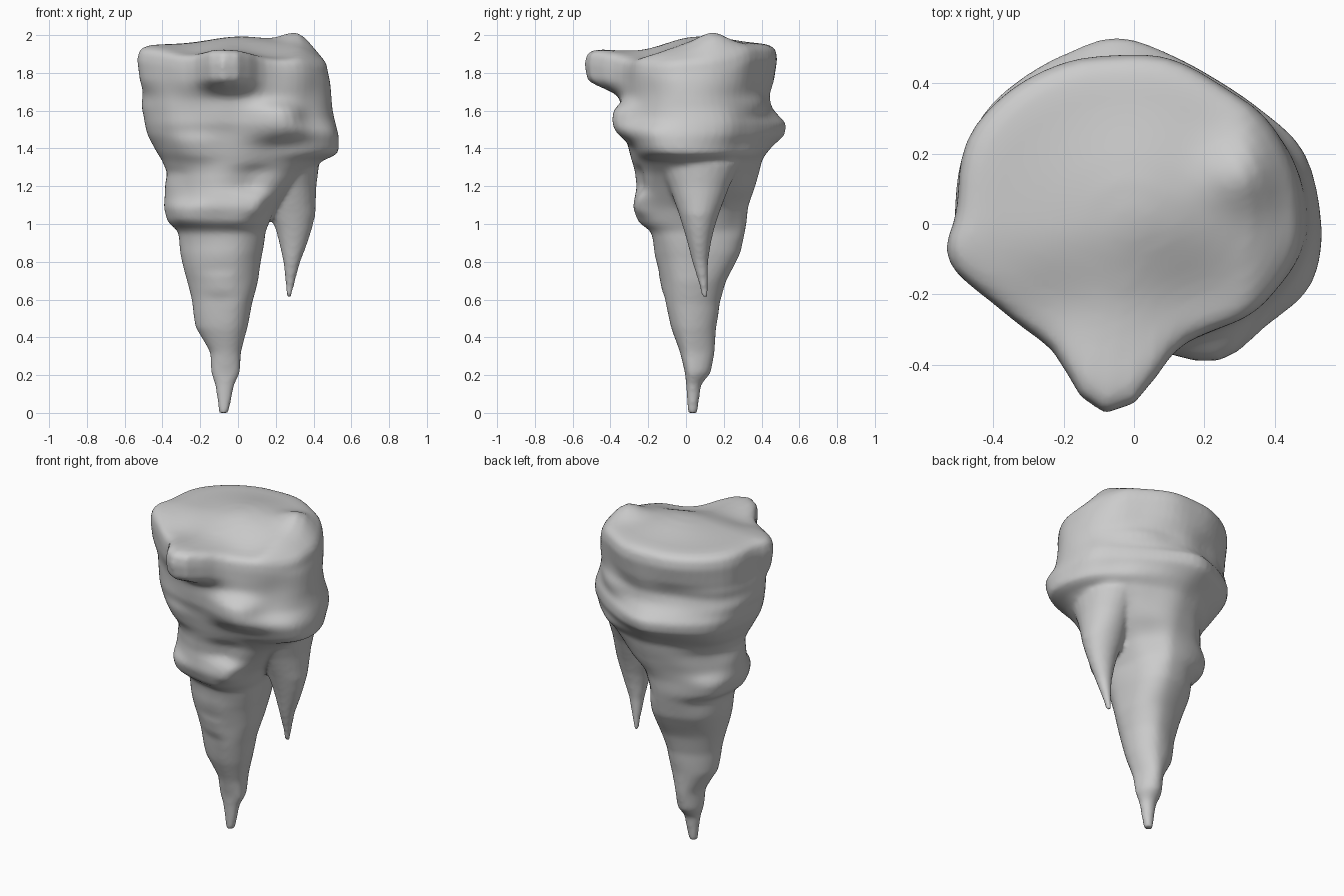
import bpy, math
from mathutils import noise, Vector

# Silhouette rows: z, left x, right x, front y, back y
ROWS = [
    (0.0, -.10, -.05, .01, .06), (.15, -.12, -.02, .0, .08),
    (.21, -.14, .01, -.005, .13), (.32, -.145, .015, -.03, .155),
    (.45, -.22, .05, -.075, .16), (.58, -.24, .07, -.11, .175),
    (.70, -.27, .11, -.125, .215), (.85, -.31, .13, -.17, .29),
    (.96, -.325, .14, -.19, .31), (1.01, -.375, .165, -.25, .32),
    (1.09, -.395, .21, -.275, .33), (1.20, -.385, .30, -.26, .365),
    (1.27, -.37, .36, -.265, .385), (1.34, -.40, .45, -.28, .40),
    (1.37, -.42, .52, -.29, .42), (1.47, -.47, .525, -.32, .515),
    (1.53, -.485, .515, -.34, .525), (1.62, -.50, .495, -.34, .455),
    (1.68, -.50, .49, -.34, .44), (1.75, -.515, .49, -.34, .465),
    (1.83, -.525, .485, -.34, .49)]

# Lumps: angle, z, angular width, height, outward push
BUMPS = [
    (265, 1.83, 12, .115, .155), (262, 1.82, 26, .13, .05),   # overhanging nose
    (294, 1.54, 15, .10, .085),    # front right knob
    (325, 1.44, 20, .09, .05),     # right flange
    (196, 1.85, 14, .14, .03), (172, 1.85, 12, .14, -.025),
    (148, 1.50, 20, .14, .03), (145, 1.82, 16, .15, .02),
    (150, 1.66, 25, .07, .02), (62, 1.82, 18, .14, -.025),
    (58, 1.50, 24, .10, -.05), (100, 1.50, 12, .08, .015),
    (240, 1.40, 18, .07, .02), (285, 1.24, 16, .07, -.03),
    (225, 1.06, 20, .06, .02), (300, 1.10, 14, .06, .025),
    (140, 1.05, 18, .08, .03), (60, 1.05, 20, .10, -.02),
    (255, .68, 25, .06, .015)]
N = 64


def extents(z):
    for a, b in zip(ROWS, ROWS[1:]):
        if z <= b[0]:
            t = (z - a[0]) / (b[0] - a[0])
            return [p + (q - p) * t for p, q in zip(a[1:], b[1:])]
    return ROWS[-1][1:]


def ring(z):
    l, r, f, b = extents(z)
    k = max(0, 1 - z / 1.4)
    cx, cy = -.075 * k, .035 * k
    pts = []
    for i in range(N):
        t = 2 * math.pi * i / N
        c, s = math.cos(t), math.sin(t)
        x = c * ((r - cx) if c > 0 else (cx - l))
        y = s * ((b - cy) if s > 0 else (cy - f))
        # gentle rock unevenness, less near the tip
        push = .016 * min(1, z) * noise.noise(Vector((x, y, z)) * 5)
        for ang, bz, w, h, amt in BUMPS:
            d = (math.degrees(t) - ang + 180) % 360 - 180
            push += amt * math.exp(-(d / w) ** 2 - ((z - bz) / h) ** 4)
        g = 1 + push / math.hypot(x, y)
        pts.append((cx + x * g, cy + y * g, z))
    return pts


def top_height(x, y):
    def smooth(v):
        v = min(1, max(0, v))
        return v * v * (3 - 2 * v)

    def hill(px, py, w):
        return math.exp(-((x - px) ** 2 + (y - py) ** 2) / w)
    # crown near the middle, slopes down to front and right, back right knob
    return (1.95 + .045 * hill(.02, .08, .05) + .06 * hill(.31, .14, .010)
            - .07 * smooth((x - .30) / .18) - .02 * smooth(-y / .25)
            - .055 * hill(.22, -.27, .045) - .03 * hill(-.25, -.28, .02))


def loft(name, rings):
    n = len(rings[0])
    verts = [p for r in rings for p in r]
    faces = [(j * n + i, j * n + (i + 1) % n, (j + 1) * n + (i + 1) % n, (j + 1) * n + i)
             for j in range(len(rings) - 1) for i in range(n)]
    last = (len(rings) - 1) * n
    faces += [tuple(reversed(range(n))), tuple(range(last, last + n))]
    me = bpy.data.meshes.new(name)
    me.from_pydata(verts, [], faces)
    ob = bpy.data.objects.new(name, me)
    bpy.context.collection.objects.link(ob)
    return ob


# Main stalactite with uneven, rounded top
rings = [ring(1.77 * i / 90) for i in range(91)]
rim = ring(1.83)
for s, drop in ((1, .08), (.985, .035), (.95, .014), (.88, .003), (.8, 0), (.7, 0),
                (.6, 0), (.5, 0), (.4, 0), (.25, 0), (.1, 0), (.02, 0)):
    rings.append([(x * s, y * s, top_height(x * s, y * s) - drop) for x, y, z in rim])
body = loft("stalactite", rings)

# Small side spike: z, centre x, centre y, half width x, half width y
SPIKE = [(.61, .268, .10, .014, .014), (.70, .277, .09, .026, .026),
         (.80, .285, .075, .045, .042), (.90, .293, .07, .075, .062),
         (.97, .295, .068, .095, .08), (1.05, .29, .068, .12, .105),
         (1.20, .28, .07, .135, .16), (1.32, .26, .07, .17, .22),
         (1.42, .22, .06, .17, .23)]
spike = loft("side_spike", [
    [(cx + a * math.cos(2 * math.pi * i / 24), cy + b * math.sin(2 * math.pi * i / 24), z)
     for i in range(24)] for z, cx, cy, a, b in SPIKE])

# Fuse both into one smooth rock
bpy.ops.object.select_all(action='DESELECT')
spike.select_set(True)
body.select_set(True)
bpy.context.view_layer.objects.active = body
bpy.ops.object.join()
rem = body.modifiers.new("fuse", 'REMESH')
rem.mode = 'VOXEL'
rem.voxel_size = .014
sm = body.modifiers.new("soften", 'SMOOTH')
sm.factor = .5
sm.iterations = 4
bpy.ops.object.modifier_apply(modifier="fuse")
bpy.ops.object.modifier_apply(modifier="soften")
bpy.ops.object.shade_smooth()
